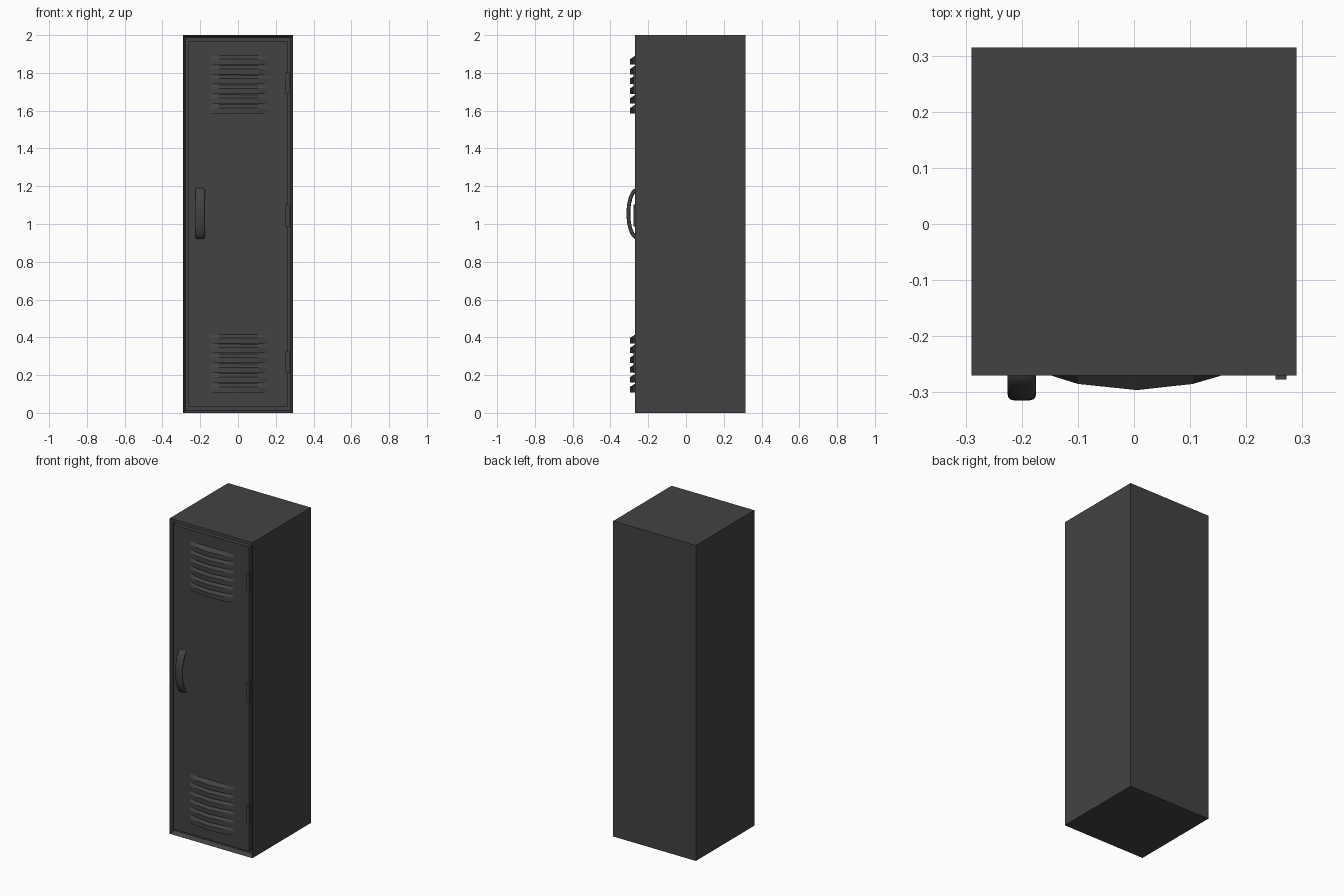
import bpy, bmesh, math

if "Cube" in bpy.data.objects:
    bpy.data.objects.remove(bpy.data.objects["Cube"])

FRONT, BACK = -0.27, 0.315
mat = bpy.data.materials.new("dark_metal")
mat.diffuse_color = (0.055, 0.055, 0.055, 1)
mat.use_nodes = True
mat.node_tree.nodes["Principled BSDF"].inputs["Base Color"].default_value = mat.diffuse_color


def add_object(name, bm):
    bmesh.ops.recalc_face_normals(bm, faces=bm.faces)
    mesh = bpy.data.meshes.new(name)
    bm.to_mesh(mesh)
    bm.free()
    ob = bpy.data.objects.new(name, mesh)
    mesh.materials.append(mat)
    bpy.context.collection.objects.link(ob)
    return ob


def box_bm(x0, x1, y0, y1, z0, z1):
    bm = bmesh.new()
    bmesh.ops.create_cube(bm, size=1)
    for v in bm.verts:
        v.co.x = x0 if v.co.x < 0 else x1
        v.co.y = y0 if v.co.y < 0 else y1
        v.co.z = z0 if v.co.z < 0 else z1
    return bm


def loft(name, rings):
    # Skin a list of closed rings and cap both ends
    bm = bmesh.new()
    rows = [[bm.verts.new(p) for p in ring] for ring in rings]
    n = len(rows[0])
    for a, b in zip(rows, rows[1:]):
        for i in range(n):
            bm.faces.new((a[i], a[(i + 1) % n], b[(i + 1) % n], b[i]))
    bm.faces.new(rows[0])
    bm.faces.new(rows[-1])
    return add_object(name, bm)


# Cabinet with a front frame and a shallow opening
bm = box_bm(-0.29, 0.29, FRONT, BACK, 0, 2)
bm.normal_update()
front = min(bm.faces, key=lambda f: f.calc_center_median().y)
bmesh.ops.inset_region(bm, faces=[front], thickness=0.018)
bmesh.ops.translate(bm, verts=front.verts, vec=(0, 0.03, 0))
add_object("cabinet", bm)

# Door sitting in the opening with a narrow gap all round
add_object("door", box_bm(-0.265, 0.265, FRONT + 0.003, FRONT + 0.03, 0.035, 1.965))

# Hinges on the right edge
for i, z in enumerate((0.268, 1.045, 1.745)):
    add_object(f"hinge_{i + 1}", box_bm(0.252, 0.272, FRONT - 0.007, FRONT + 0.01,
                                        z - 0.057, z + 0.057))

# Bowed louvres: sloped top, upright lip and flat underside
bow = [(-0.148, 0.0), (-0.1, 0.015), (0.005, 0.026), (0.105, 0.015), (0.156, 0.0)]
for group, top in (("lower", 0.417), ("upper", 1.893)):
    for i in range(6):
        z = top - i * 0.0518
        rings = []
        for x, d in bow:
            y = FRONT - d
            rings.append([(x, FRONT + 0.005, z), (x, y, z - 0.02),
                          (x, y, z - 0.049), (x, FRONT + 0.005, z - 0.049)])
        loft(f"{group}_louvre_{i + 1}", rings)

# Curved pull handle: flattened round section swept along an arc
rings = []
for k in range(25):
    a = math.radians(-95 + 190 * k / 24)
    ny, nz = -math.cos(a), math.sin(a)
    py, pz = -0.257 + 0.048 * ny, 1.055 + 0.127 * nz
    # true outward normal of the elliptical path
    my, mz = ny / 0.048, nz / 0.127
    length = math.hypot(my, mz)
    my, mz = my / length, mz / length
    ring = []
    for j in range(16):
        t = 2 * math.pi * j / 16
        u = 0.025 * math.copysign(abs(math.cos(t)) ** 0.6, math.cos(t))
        w = 0.01 * math.copysign(abs(math.sin(t)) ** 0.8, math.sin(t))
        ring.append((-0.2 + u, py + my * w, pz + mz * w))
    rings.append(ring)
handle = loft("handle", rings)
bpy.context.view_layer.objects.active = handle
handle.select_set(True)
bpy.ops.object.shade_smooth_by_angle(angle=math.radians(50))
